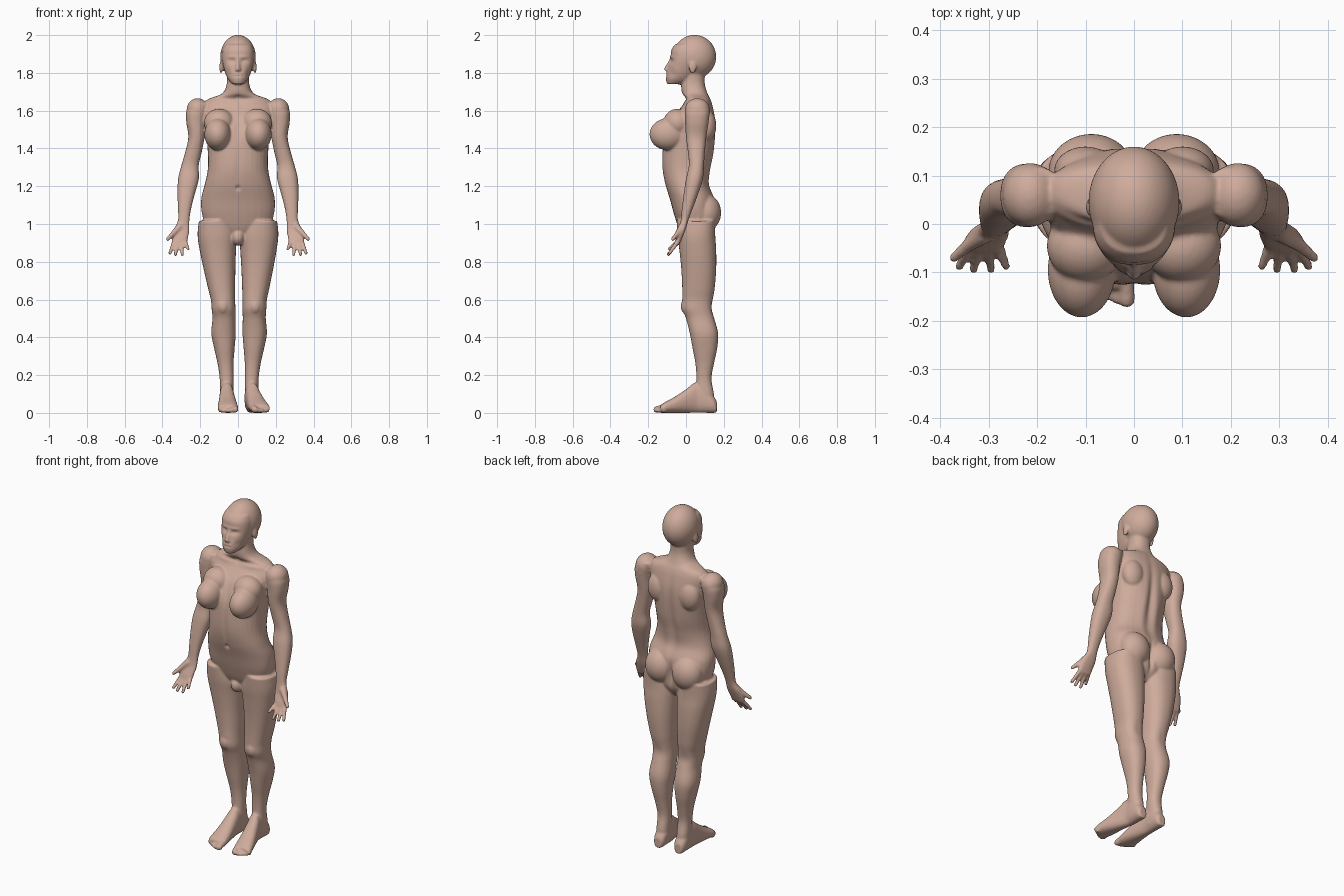
import bpy
import bmesh
import math
from mathutils import Vector, Matrix

# Remove only the default cube
default_cube = bpy.data.objects.get("Cube")
if default_cube:
    bpy.data.objects.remove(default_cube, do_unlink=True)

bm = bmesh.new()


def keep(point):
    return point


def mirrored(side):
    return lambda point: Vector((side * point.x, point.y, point.z))


def spline_rows(rows, steps=5):
    """Catmull-Rom interpolation between the control sections."""
    last = len(rows) - 1
    for i in range(last):
        control = (rows[max(i - 1, 0)], rows[i], rows[i + 1], rows[min(i + 2, last)])
        for step in range(steps):
            t = step / steps
            yield [0.5 * (2 * b + (c - a) * t + (2 * a - 5 * b + 4 * c - d) * t**2
                          + (3 * b - a - 3 * c + d) * t**3)
                   for a, b, c, d in zip(*control)]
    yield rows[last]


def loft(rows, place=keep, along="z", sides=32, power=0.88):
    """Closed skin over sections (position, low x, high x, low depth, high depth)."""
    rings = []
    for position, x_low, x_high, low, high in spline_rows(rows):
        ring = []
        for i in range(sides):
            angle = math.tau * i / sides
            c, s = math.cos(angle), math.sin(angle)
            c = math.copysign(abs(c) ** power, c)
            s = math.copysign(abs(s) ** power, s)
            x = (x_low + x_high) / 2 + c * (x_high - x_low) / 2
            depth = (low + high) / 2 + s * (high - low) / 2
            point = (x, depth, position) if along == "z" else (x, position, depth)
            ring.append(bm.verts.new(place(Vector(point))))
        rings.append(ring)
    for lower, upper in zip(rings, rings[1:]):
        for i in range(sides):
            j = (i + 1) % sides
            bm.faces.new((lower[i], lower[j], upper[j], upper[i]))
    bm.faces.new(rings[0])
    bm.faces.new(rings[-1])


def ellipsoid(center, radii, place=keep, detail=4):
    matrix = Matrix.Translation(center) @ Matrix.Diagonal((*radii, 1))
    made = bmesh.ops.create_icosphere(bm, subdivisions=detail, radius=1, matrix=matrix)
    for vert in made["verts"]:
        vert.co = place(vert.co)


def digit(start, end, r_start, r_end, place=keep, count=9):
    """Tapered rounded limb made of overlapping balls."""
    for i in range(count):
        t = i / (count - 1)
        radius = r_start + (r_end - r_start) * t
        ellipsoid(Vector(start).lerp(Vector(end), t), [radius] * 3, place, detail=2)


# Torso and neck: height, half width, front, back
torso = [(.9, .06, .02, .1), (.96, .15, -.03, .14), (1.04, .195, -.06, .15),
         (1.13, .196, -.085, .15), (1.21, .176, -.11, .12), (1.29, .16, -.125, .125),
         (1.38, .16, -.125, .145), (1.47, .168, -.115, .156), (1.55, .18, -.08, .156),
         (1.62, .185, -.025, .143), (1.66, .16, .0, .13), (1.69, .085, -.02, .115),
         (1.74, .06, -.025, .1), (1.8, .06, -.01, .1)]
loft([(z, -w, w, front, back) for z, w, front, back in torso])
ellipsoid((0, .0, .93), (.035, .045, .045))

# Face and skull
face = [(1.74, .03, -.1, -.03), (1.765, .052, -.106, .03), (1.8, .068, -.102, .06),
        (1.84, .079, -.092, .08), (1.88, .085, -.082, .08), (1.92, .082, -.078, .08),
        (1.95, .07, -.06, .07)]
loft([(z, -w, w, front, back) for z, w, front, back in face])
ellipsoid((0, .045, 1.885), (.094, .115, .116))
digit((0, -.08, 1.872), (0, -.105, 1.82), .008, .012)
digit((-.016, -.098, 1.79), (.016, -.098, 1.79), .008, .008)
digit((-.014, -.1, 1.776), (.014, -.1, 1.776), .008, .008)

# Arm sections from the shoulder to the knuckles
arm = [(1.64, .15, .235, .015, .115), (1.6, .16, .272, -.005, .125),
       (1.54, .172, .274, -.005, .12), (1.46, .177, .263, .0, .108),
       (1.38, .192, .28, .01, .1), (1.31, .208, .3, .015, .095),
       (1.24, .207, .317, .0, .09), (1.16, .228, .32, -.012, .065),
       (1.08, .248, .318, -.022, .035), (1.02, .257, .318, -.028, .013),
       (.97, .257, .34, -.036, -.002), (.92, .265, .352, -.056, -.022),
       (.89, .272, .348, -.064, -.036)]

# Finger bases and tips, little finger last
fingers = [((.337, -.04, .91), (.361, -.088, .845)), ((.319, -.044, .905), (.331, -.094, .838)),
           ((.3, -.044, .905), (.295, -.094, .838)), ((.281, -.04, .91), (.264, -.088, .868))]

# Leg sections from the hip to the heel
leg = [(1.02, .03, .211, -.05, .155), (.94, .008, .214, -.045, .155),
       (.86, .012, .204, -.035, .16), (.76, .018, .186, -.025, .16),
       (.66, .022, .166, -.02, .152), (.6, .024, .153, -.02, .143),
       (.55, .024, .15, -.02, .14), (.5, .025, .147, .0, .15),
       (.42, .024, .153, .02, .17), (.34, .03, .138, .035, .165),
       (.26, .036, .12, .05, .148), (.18, .036, .109, .055, .135),
       (.1, .036, .108, .05, .148), (.03, .038, .104, .04, .15)]

# Foot sections from heel to ball: depth, half width, height
foot = [(.163, .022, .06), (.145, .033, .09), (.1, .037, .14), (.05, .038, .16),
        (.0, .043, .125), (-.06, .05, .085), (-.11, .054, .058), (-.135, .05, .042)]


def leg_place(side):
    """Mirror the leg; the right one stands a little closer to the middle."""
    def place(point):
        drop = min(1, max(0, (.9 - point.z) / .4))
        shift = .012 * drop if side < 0 else 0
        return Vector((side * point.x + shift, point.y, point.z))
    return place


def foot_place(side):
    """The left foot turns outward, the right one points straight ahead."""
    turn = .24 if side > 0 else -.04
    stand = leg_place(side)
    return lambda p: stand(Vector((p.x + turn * max(0, .06 - p.y), p.y, p.z)))


for side in (1, -1):
    flip, stand, step = mirrored(side), leg_place(side), foot_place(side)

    # Chest, shoulder blade, shoulder, buttock and ear
    ellipsoid((.108, -.095, 1.475), (.07, .098, .085), flip)
    ellipsoid((.1, -.045, 1.535), (.08, .075, .075), flip)
    ellipsoid((.1, .11, 1.52), (.065, .05, .085), flip)
    ellipsoid((.214, .06, 1.605), (.058, .066, .061), flip)
    ellipsoid((.088, .1, 1.06), (.092, .086, .1), flip)
    ellipsoid((.09, .035, 1.83), (.009, .02, .034), flip)

    # Arm, thumb and fingers
    loft(arm, flip)
    digit((.31, -.022, .985), (.343, -.045, .95), .02, .014, flip)
    digit((.343, -.045, .95), (.372, -.07, .92), .014, .011, flip)
    for base, tip in fingers:
        digit(base, tip, .0125, .01, flip)

    # Leg and kneecap
    loft(leg, stand)
    ellipsoid((.09, .008, .565), (.036, .036, .045), stand)

    # Foot and toes
    loft([(y, .072 - w, .072 + w, 0, top) for y, w, top in foot], step, along="y")
    for i in range(5):
        x = .036 + .0195 * i
        size = .018 if i == 0 else .0135 - .0008 * i
        reach = -.156 + .0025 * i * i
        digit((x, -.115, size + .012), (x, reach, size), size, size, step)

bmesh.ops.recalc_face_normals(bm, faces=bm.faces)
raw = bpy.data.meshes.new("body")
bm.to_mesh(raw)
bm.free()
body = bpy.data.objects.new("body", raw)
bpy.context.collection.objects.link(body)

# Fuse the parts into one skin and soften the joins
fuse = body.modifiers.new("fuse", "REMESH")
fuse.mode = "VOXEL"
fuse.voxel_size = .0058
soften = body.modifiers.new("soften", "SMOOTH")
soften.factor = .5
soften.iterations = 6
graph = bpy.context.evaluated_depsgraph_get()
skin = bpy.data.meshes.new_from_object(body.evaluated_get(graph))
body.modifiers.clear()
body.data = skin
skin.name = "body"

# Sculpted dabs: center, reach, push along the surface normal
dabs = [((.034, -.085, 1.862), (.02, .03, .011), -.011),     # eye socket
        ((.034, -.075, 1.858), (.011, .03, .006), .005),     # eyelid
        ((.03, -.085, 1.885), (.028, .03, .007), .004),      # brow
        ((.052, -.075, 1.8), (.014, .03, .02), -.004),       # cheek hollow
        ((.011, -.105, 1.815), (.006, .014, .006), .004),    # nostril
        ((0, -.108, 1.783), (.024, .03, .004), -.005),       # mouth
        ((0, -.03, 1.665), (.016, .04, .016), -.008),        # throat notch
        ((.09, .0, 1.645), (.07, .05, .012), .006),          # collarbone
        ((0, -.11, 1.5), (.015, .06, .07), -.006),           # breastbone
        ((0, -.12, 1.3), (.013, .04, .09), -.005),           # belly line
        ((0, -.11, 1.19), (.01, .04, .012), -.01),           # navel
        ((0, .15, 1.4), (.02, .06, .18), -.012),             # spine
        ((.045, .13, 1.3), (.025, .05, .12), .006),          # back muscle
        ((0, .15, 1.03), (.012, .07, .07), -.018),           # cleft
        ((.19, .06, 1.05), (.04, .05, .06), -.008),          # hip hollow
        ((.085, .15, .56), (.03, .05, .04), -.005)]          # knee hollow
shape = bmesh.new()
shape.from_mesh(skin)
shape.normal_update()
normals = [vert.normal.copy() for vert in shape.verts]
for center, reach, push in dabs:
    for side in ((1, -1) if center[0] else (1,)):
        cx, cy, cz = center[0] * side, center[1], center[2]
        for vert, normal in zip(shape.verts, normals):
            dz = (vert.co.z - cz) / reach[2]
            if abs(dz) < 2.5:
                dx, dy = (vert.co.x - cx) / reach[0], (vert.co.y - cy) / reach[1]
                vert.co += normal * push * math.exp(-dx * dx - dy * dy - dz * dz)
shape.to_mesh(skin)
shape.free()

# One skin colour, smooth shading
color = (.62, .41, .33, 1)
material = bpy.data.materials.new("warm skin")
material.use_nodes = True
material.diffuse_color = color
shader = next(n for n in material.node_tree.nodes if n.type == "BSDF_PRINCIPLED")
shader.inputs["Base Color"].default_value = color
skin.materials.clear()
skin.materials.append(material)
for polygon in skin.polygons:
    polygon.use_smooth = True
